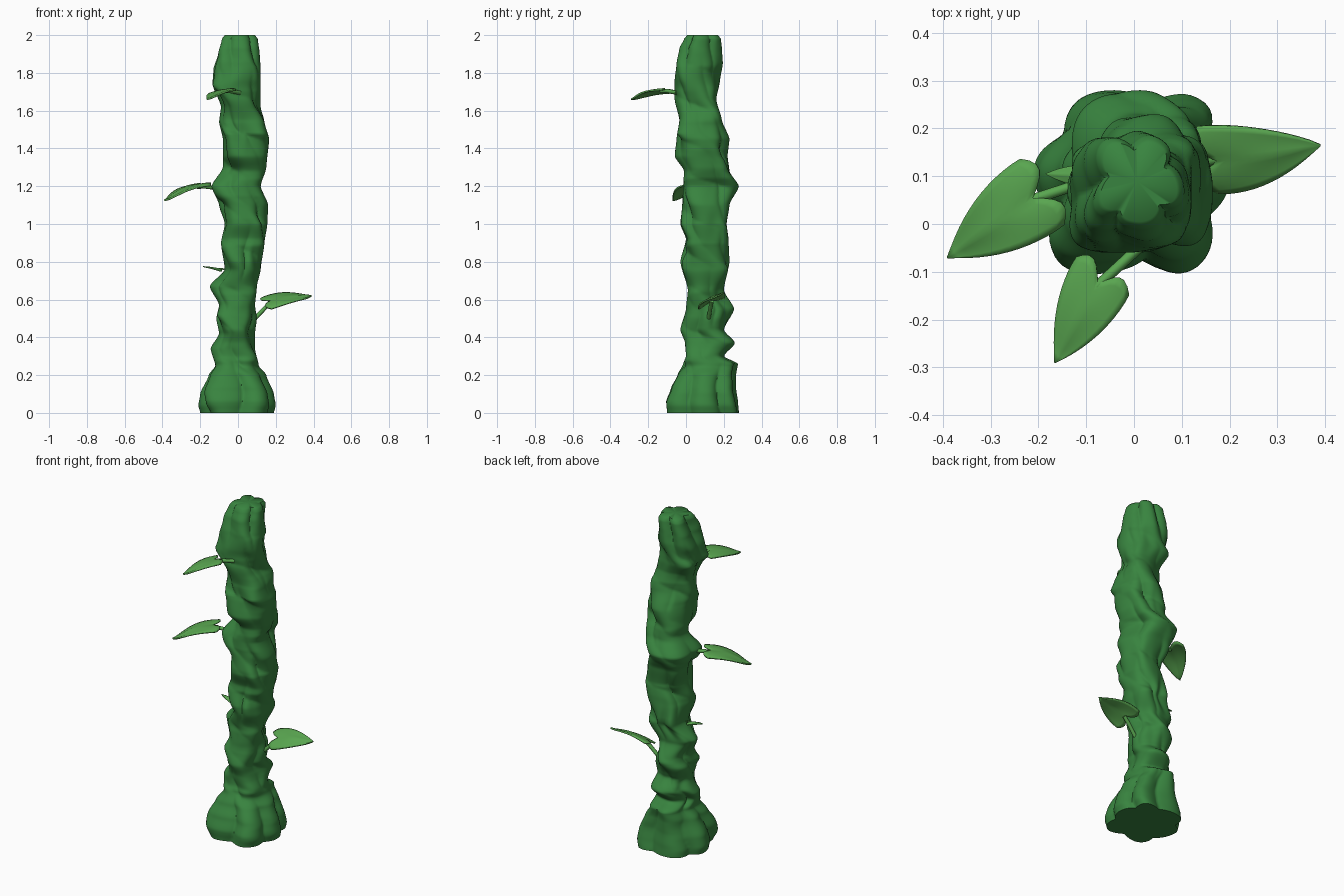
import bpy, bmesh, math
from mathutils import Vector, noise

if "Cube" in bpy.data.objects:
    bpy.data.objects.remove(bpy.data.objects["Cube"])


def material(name, rgb):
    m = bpy.data.materials.new(name)
    m.diffuse_color = (*rgb, 1)
    m.use_nodes = True
    m.node_tree.nodes["Principled BSDF"].inputs["Base Color"].default_value = m.diffuse_color
    return m


def finish(name, bm, mat, angle=60):
    bmesh.ops.recalc_face_normals(bm, faces=bm.faces)
    me = bpy.data.meshes.new(name)
    bm.to_mesh(me)
    bm.free()
    ob = bpy.data.objects.new(name, me)
    bpy.context.collection.objects.link(ob)
    me.materials.append(mat)
    bpy.ops.object.select_all(action='DESELECT')
    ob.select_set(True)
    bpy.context.view_layer.objects.active = ob
    bpy.ops.object.shade_smooth_by_angle(angle=math.radians(angle))
    return ob


def sample(table, z):
    for a, b in zip(table, table[1:]):
        if z <= b[0]:
            t = max(0, (z - a[0]) / (b[0] - a[0]))
            t = 0.5 * t + 0.5 * t * t * (3 - 2 * t)
            return [p + (q - p) * t for p, q in zip(a[1:], b[1:])]
    return table[-1][1:]


def ramp(a, b, v):
    t = min(1, max(0, (v - a) / (b - a)))
    return t * t * (3 - 2 * t)


bark = material("vine_green", (0.04, 0.23, 0.05))
leaf_green = material("leaf_green", (0.10, 0.38, 0.08))

# Trunk limits: height, low, high
LIMX = [(0, -.20, .19), (.04, -.21, .20), (.1, -.20, .19), (.2, -.155, .15), (.25, -.12, .11),
        (.34, -.145, .09), (.42, -.10, .09), (.5, -.115, .10), (.57, -.10, .09), (.67, -.15, .10),
        (.76, -.07, .12), (.9, -.09, .14), (1, -.07, .155), (1.1, -.10, .16), (1.2, -.14, .12),
        (1.3, -.08, .15), (1.45, -.08, .165), (1.54, -.10, .14), (1.62, -.09, .12),
        (1.74, -.135, .12), (1.82, -.13, .12), (1.9, -.105, .115), (1.98, -.085, .105), (2, -.07, .09)]
LIMY = [(0, -.10, .28), (.06, -.105, .275), (.13, -.08, .265), (.2, -.045, .265), (.26, -.015, .275),
        (.3, 0, .20), (.37, -.005, .26), (.44, -.03, .20), (.55, 0, .255), (.65, .01, .20),
        (.8, -.03, .23), (.92, 0, .225), (1, -.03, .215), (1.1, -.02, .23), (1.2, -.015, .28),
        (1.28, -.01, .23), (1.36, -.06, .22), (1.45, -.05, .23), (1.55, -.035, .19),
        (1.66, -.06, .16), (1.76, -.06, .18), (1.85, -.05, .195), (1.93, -.035, .19),
        (1.98, -.01, .185), (2, .005, .17)]

# Trunk of crossing twisted strands, each ring fitted to the limits
SEG, RINGS = 112, 230
bm = bmesh.new()
rings = []
for i in range(RINGS + 1):
    z = 2 * i / RINGS
    base, top = 1 - ramp(.15, .32, z), ramp(1.7, 1.95, z)
    raw = []
    for j in range(SEG):
        th = math.tau * j / SEG
        c, s = math.cos(th), math.sin(th)
        n = noise.noise(Vector((c * 1.3, s * 1.3, z * 4)))
        a = abs(math.cos(1.5 * (th - math.pi + 7 * (z - .66)) + .9 * n))
        b = .88 * abs(math.cos(th - 5 * z + 1 + .8 * n))
        twist = .68 + .34 * max(a, b)
        root = .82 + .18 * abs(math.cos(3 * th + 2 * z + n))
        tip = .74 + .28 * abs(math.cos(2.5 * (th + 1.5 * (z - 2)) + .5 + .5 * n * (c < 2)))
        side = 1 - base - top
        r = base * root + top * tip + side * twist + .10 * n
        q = (c ** 4 + s ** 4) ** -.12
        raw.append((r * q * c, r * q * s))
    axes = []
    for k, table in ((0, LIMX), (1, LIMY)):
        vals = [p[k] for p in raw]
        lo, hi = sample(table, z)
        m, M = min(vals), max(vals)
        axes.append([lo + (v - m) / (M - m) * (hi - lo) for v in vals])
    rings.append([bm.verts.new((x, y, z)) for x, y in zip(*axes)])
for A, B in zip(rings, rings[1:]):
    for j in range(SEG):
        k = (j + 1) % SEG
        bm.faces.new((A[j], A[k], B[k], B[j]))
for ring in (rings[0], rings[-1]):
    centre = sum((v.co for v in ring), Vector()) / SEG
    hub = bm.verts.new(centre)
    for j in range(SEG):
        bm.faces.new((ring[j], ring[(j + 1) % SEG], hub))
finish("twisted_vine_trunk", bm, bark)


def leaf(name, notch, tip, half, arch, thick=.008):
    """Heart-shaped blade from notch to tip; half is the half-width vector."""
    notch, tip, half = Vector(notch), Vector(tip), Vector(half)
    axis = tip - notch
    up = axis.cross(half).normalized()
    if up.z < 0:
        up = -up
    NU, NV = 12, 12
    bm = bmesh.new()
    grid = []
    for i in range(NU + 1):
        u = i / NU
        w = (1 - u ** 1.35) * (.86 + .5 * u) + .01
        row = []
        for j in range(NV + 1):
            v = 2 * j / NV - 1
            along = u - .2 * math.sin(math.pi * min(1, abs(v) * .85)) * (1 - u)
            lift = arch * math.sin(math.pi * min(1, u + .1)) - .012 * abs(v) * (1 - u)
            row.append(bm.verts.new(notch + axis * along + half * v * w + up * lift))
        grid.append(row)
    for A, B in zip(grid, grid[1:]):
        for j in range(NV):
            bm.faces.new((A[j], A[j + 1], B[j + 1], B[j]))
    ob = finish(name, bm, leaf_green)
    mod = ob.modifiers.new("thickness", 'SOLIDIFY')
    mod.thickness = thick
    mod.offset = 0


def stem(name, points, r=.01):
    cu = bpy.data.curves.new(name, 'CURVE')
    cu.dimensions = '3D'
    cu.bevel_depth = r
    cu.bevel_resolution = 2
    cu.use_fill_caps = True
    sp = cu.splines.new('POLY')
    sp.points.add(len(points) - 1)
    for p, co in zip(sp.points, points):
        p.co = (*co, 1)
    cu.materials.append(leaf_green)
    bpy.context.collection.objects.link(bpy.data.objects.new(name, cu))


# Leaves and their stems: notch, tip, half-width, arch, stem start
LEAVES = [
    ("right_leaf", (.175, .135, .59), (.39, .165, .62), (-.025, .08, .035), .015, (.09, .12, .50)),
    ("left_leaf", (-.21, .055, 1.20), (-.39, -.07, 1.125), (.052, -.078, .002), .02, (-.11, .085, 1.19)),
    ("front_leaf", (-.075, -.125, 1.705), (-.165, -.29, 1.66), (.062, -.045, .008), .012, (.01, -.05, 1.695)),
    ("small_leaf", (-.10, .10, .762), (-.185, .105, .775), (0, .025, 0), .002, (-.05, .10, .752)),
]
for name, notch, tip, half, arch, start in LEAVES:
    small = name == "small_leaf"
    leaf(name, notch, tip, half, arch, .005 if small else .009)
    end = Vector(notch).lerp(Vector(tip), .04)
    mid = Vector(start).lerp(end, .6) + Vector((0, 0, .004))
    stem(name + "_stem", [start, mid, end], .004 if small else .011)
